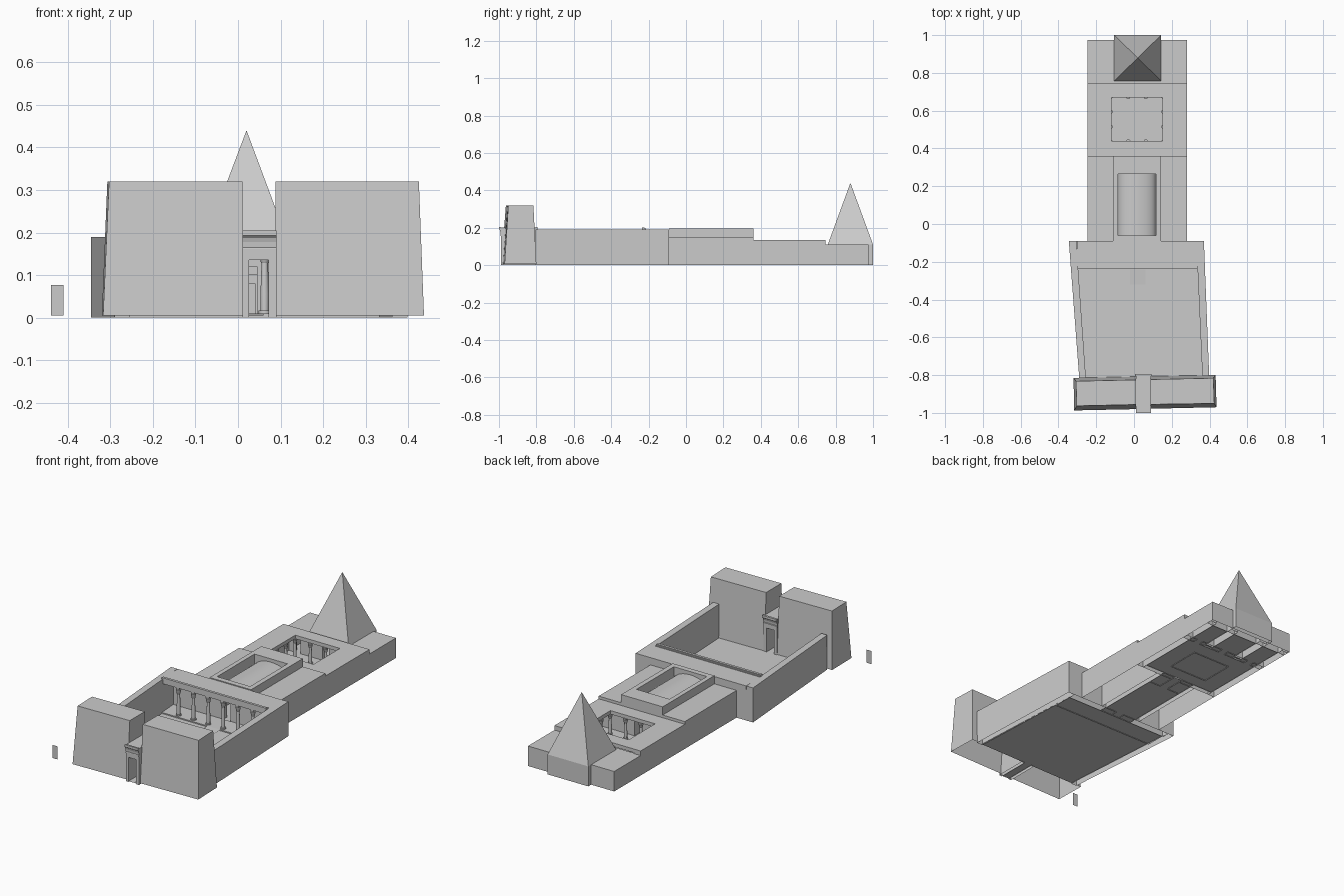
import bpy, bmesh, math

if "Cube" in bpy.data.objects:
    bpy.data.objects.remove(bpy.data.objects["Cube"])

def add(name, verts, faces, smooth=False):
    me = bpy.data.meshes.new(name)
    me.from_pydata(verts, [], faces)
    bm = bmesh.new()
    bm.from_mesh(me)
    bmesh.ops.recalc_face_normals(bm, faces=bm.faces)
    bm.to_mesh(me)
    bm.free()
    ob = bpy.data.objects.new(name, me)
    bpy.context.collection.objects.link(ob)
    for p in me.polygons:
        p.use_smooth = smooth
    return ob

def rect(x0, x1, y0, y1):
    return [(x0, y0), (x1, y0), (x1, y1), (x0, y1)]

def loft(name, low, z0, top, z1):
    # solid between two outlines; walls standing on the ground have an open underside
    n = len(low)
    v = [(x, y, z0) for x, y in low] + [(x, y, z1) for x, y in top]
    f = [(i, (i + 1) % n, n + (i + 1) % n, n + i) for i in range(n)]
    f.append(tuple(range(n, 2 * n)))
    if z0 > 0.006:
        f.append(tuple(range(n)))
    return add(name, v, f)

def box(name, x0, x1, y0, y1, z0, z1):
    r = rect(x0, x1, y0, y1)
    return loft(name, r, z0, r, z1)

def ring(name, outer, inner, z0, z1):
    # slab with a rectangular opening
    v = [(x, y, z) for z in (z0, z1) for r in (outer, inner) for x, y in r]
    f = []
    for i in range(4):
        j = (i + 1) % 4
        f += [(i, j, 8 + j, 8 + i), (4 + i, 4 + j, 12 + j, 12 + i),
              (8 + i, 8 + j, 12 + j, 12 + i), (i, j, 4 + j, 4 + i)]
    return add(name, v, f)

def floor(name, pts, z):
    return add(name, [(x, y, z) for x, y in pts], [(0, 1, 2, 3)])

def column(name, x, y, z0, z1, r):
    # base disc, tapered shaft, flared capital, square abacus
    h = z1 - z0
    prof = [(1.5, 0), (1.5, .04), (1, .04), (1.05, .3), (.8, .76), (1.0, .78), (1.45, .93), (1.0, .94)]
    n = 16
    v = [(x + r * q * math.cos(2 * math.pi * i / n), y + r * q * math.sin(2 * math.pi * i / n), z0 + h * t)
         for q, t in prof for i in range(n)]
    f = [(k * n + i, k * n + (i + 1) % n, (k + 1) * n + (i + 1) % n, (k + 1) * n + i)
         for k in range(len(prof) - 1) for i in range(n)]
    ob = add(name, v, f, True)
    bpy.ops.object.select_all(action='DESELECT')
    bpy.context.view_layer.objects.active = ob
    ob.select_set(True)
    bpy.ops.object.shade_smooth_by_angle(angle=math.radians(30))
    box(name + "_abacus", x - r, x + r, y - r, y + r, z0 + h * .93, z1)

def cornice(name, x0, x1, y, d, z0, z1):
    # flared moulding running along x, projecting by d (negative = toward the front)
    h = z1 - z0
    prof = [(.0, 0), (.25, 0), (.25, .15), (.1, .2), (.2, .45), (.5, .65), (1, .75), (1, 1), (0, 1)]
    n = len(prof)
    v = [(x, y + d * a, z0 + h * b) for x in (x0, x1) for a, b in prof]
    f = [(i, (i + 1) % n, n + (i + 1) % n, n + i) for i in range(n)]
    f += [tuple(range(n)), tuple(range(n, 2 * n))]
    add(name, v, f)

def door_wall(name, x0, x1, y0, y1, z1, doors, w=.022, dh=.1):
    # cross wall pierced by doorways centred at the listed x positions
    a = x0
    for c in doors:
        box(name + "_pier", a, c - w, y0, y1, 0, z1)
        box(name + "_lintel", c - w, c + w, y0, y1, dh, z1)
        a = c + w
    box(name + "_pier", a, x1, y0, y1, 0, z1)

# entrance towers, battered on the outside and upright at the gate
loft("left_tower", [(-.317, -.987), (.01, -.98), (.01, -.808), (-.32, -.815)], .005,
     [(-.303, -.963), (.01, -.956), (.01, -.825), (-.307, -.832)], .32)
loft("right_tower", [(.088, -.978), (.437, -.97), (.432, -.8), (.088, -.806)], .005,
     [(.088, -.955), (.425, -.95), (.42, -.816), (.088, -.823)], .32)

# gateway
for x0, x1 in ((.01, .026), (.072, .09)):
    box("gate_jamb", x0, x1, -.99, -.805, 0, .135)
box("gate_lintel", .01, .09, -.99, -.805, .135, .2)
cornice("gate_front_cornice", .01, .09, -.99, -.01, .155, .205)
cornice("gate_back_cornice", .006, .092, -.805, .012, .155, .205)
floor("gate_floor", rect(.026, .072, -.99, -.8), .004)
floor("standing_slab", rect(0, 1, 0, 1), 0)
bpy.data.objects.remove(bpy.data.objects["standing_slab"])
add("standing_slab", [(-.44, -.985, .005), (-.41, -.985, .005), (-.41, -.985, .077), (-.44, -.985, .077)],
    [(0, 1, 2, 3)])

# forecourt walls and floor
L = [(-.29, -.815), (-.255, -.815), (-.306, -.09), (-.345, -.09)]
R = [(.362, -.805), (.398, -.805), (.37, -.09), (.33, -.09)]
loft("court_left_wall", L, 0, L, .19)
loft("court_right_wall", R, 0, R, .19)
floor("court_floor", [(-.26, -.815), (.365, -.805), (.332, -.13), (-.303, -.13)], .004)

# portico
door_wall("portico_back_wall", -.31, .335, -.13, -.09, .17, [.02], .025, .12)
box("portico_roof", -.303, .335, -.222, -.09, .165, .19)
box("portico_parapet", -.3, .335, -.232, -.215, .165, .195)
cornice("portico_cornice", -.3, .335, -.222, -.014, .165, .2)
box("portico_platform", -.302, .333, -.24, -.13, .0, .01)
add("portico_ramp", [(-.02, -.32, .005), (.06, -.32, .005), (.06, -.24, .01), (-.02, -.24, .01)], [(0, 1, 2, 3)])
for i in range(1, 7):
    column("portico_column", -.30 + .0907 * i, -.218, .01, .165, .0095)

# vaulted hall between two lower side blocks
box("left_side_block", -.245, -.11, -.09, .36, 0, .15)
box("right_side_block", .143, .28, -.09, .36, 0, .15)
ring("hall_roof_frame", rect(-.11, .143, -.09, .36), rect(-.085, .116, -.06, .265), .12, .195)
for x0, x1 in ((-.11, -.085), (.116, .143)):
    box("hall_wall", x0, x1, -.09, .36, 0, .13)
door_wall("hall_end_wall", -.085, .116, .265, .36, .12, [.02], .025, .1)
N = 24
vv = [(.0155 - .1 * math.cos(math.pi * i / N), y, .125 + .052 * math.sin(math.pi * i / N))
      for y in (-.06, .265) for i in range(N + 1)]
add("barrel_vault", vv, [(i, i + 1, N + 2 + i, N + 1 + i) for i in range(N)], True)
floor("hall_floor", rect(-.085, .116, -.13, .38), .004)

# pillared inner court
ring("inner_court_roof", rect(-.245, .28, .36, .745), rect(-.12, .152, .44, .67), .115, .135)
for x0, x1 in ((-.245, -.205), (.24, .28)):
    box("inner_court_side_wall", x0, x1, .36, .745, 0, .12)
door_wall("inner_court_front_wall", -.205, .24, .36, .385, .12, [.02], .025, .1)
floor("inner_court_floor", rect(-.205, .24, .385, .75), .004)
box("inner_court_pavement", -.1, .132, .46, .65, 0, .006)
for i in range(4):
    for j in range(4):
        if i in (0, 3) or j in (0, 3):
            column("inner_court_column", -.125 + .094 * i, .436 + .0793 * j, .004, .116, .0085)

# rear chapels
door_wall("chapel_front_wall", -.245, .28, .735, .765, .1, [-.155, .02, .19], .02, .08)
box("chapel_back_wall", -.245, .28, .93, .975, 0, .1)
for x0, x1 in ((-.245, -.205), (-.1, -.055), (.095, .14), (.24, .28)):
    box("chapel_wall", x0, x1, .74, .96, 0, .1)
box("chapel_roof", -.245, .28, .74, .975, .09, .11)
for x0, x1 in ((-.205, -.1), (-.055, .095), (.14, .24)):
    floor("chapel_floor", rect(x0, x1, .74, .93), .004)

# pyramid on its plinth
box("pyramid_plinth", -.105, .143, .93, 1.0, 0, .11)
P = rect(-.105, .143, .758, 1.0)
add("pyramid", [(x, y, .11) for x, y in P] + [(.02, .879, .44)],
    [(0, 1, 4), (1, 2, 4), (2, 3, 4), (3, 0, 4)])
